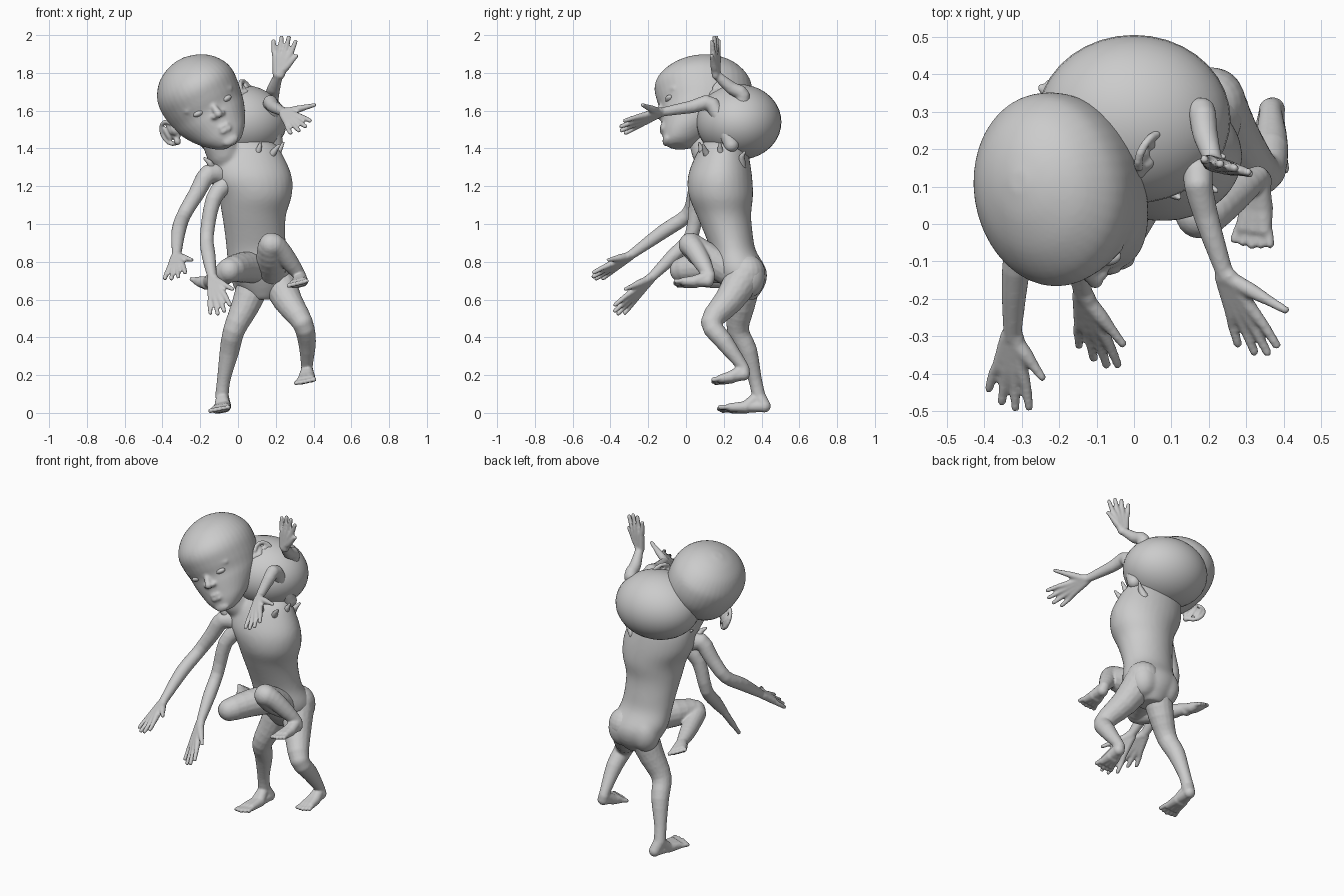
import bpy, bmesh, math
from mathutils import Vector as V, Matrix as M


# ---------- helpers ----------
def ball(bm, c, r):
    """Ellipsoid; r is a number or three radii."""
    r = (r, r, r) if isinstance(r, (int, float)) else r
    bmesh.ops.create_uvsphere(bm, u_segments=20, v_segments=12, radius=1,
                              matrix=M.Translation(c) @ M.Diagonal((*r, 1)))


def chain(bm, pts):
    """Tapered rounded tube through (x, y, z, radius) points."""
    for p in pts:
        ball(bm, p[:3], p[3])
    for a, b in zip(pts, pts[1:]):
        p, q = V(a[:3]), V(b[:3])
        d = q - p
        if d.length < 1e-4:
            continue
        rot = d.to_track_quat('Z', 'Y').to_matrix().to_4x4()
        bmesh.ops.create_cone(bm, cap_ends=True, segments=16, radius1=a[3], radius2=b[3],
                              depth=d.length, matrix=M.Translation((p + q) / 2) @ rot)


def spline(rows, steps):
    """Smooth interpolation through rows of numbers."""
    out, ext = [], [rows[0], *rows, rows[-1]]
    for a, b, c, d in zip(ext, ext[1:], ext[2:], ext[3:]):
        for k in range(steps):
            t = k / steps
            out.append(tuple(q + .5 * t * (r - p + t * (2 * p - 5 * q + 4 * r - s + t * (3 * (q - r) + s - p)))
                             for p, q, r, s in zip(a, b, c, d)))
    return out + [rows[-1]]


def loft(bm, sections, n=32):
    """Stack of horizontal ellipses: (z, cx, cy, rx, ry)."""
    rings = [[bm.verts.new((cx + rx * math.cos(t * math.tau / n), cy + ry * math.sin(t * math.tau / n), z))
              for t in range(n)] for z, cx, cy, rx, ry in spline(sections, 4)]
    for a, b in zip(rings, rings[1:]):
        for i in range(n):
            bm.faces.new((a[i], a[(i + 1) % n], b[(i + 1) % n], b[i]))
    bm.faces.new(rings[0][::-1])
    bm.faces.new(rings[-1])


def finish(name, bm, voxel=0.009, smooth=4, matrix=None):
    """Fuse the pieces into one skin and smooth it."""
    me = bpy.data.meshes.new(name)
    if matrix:
        bm.transform(matrix)
    bm.to_mesh(me)
    bm.free()
    ob = bpy.data.objects.new(name, me)
    bpy.context.collection.objects.link(ob)
    for p in me.polygons:
        p.use_smooth = True
    if voxel:
        m = ob.modifiers.new("fuse", 'REMESH')
        m.mode, m.voxel_size, m.use_smooth_shade = 'VOXEL', voxel, True
        s = ob.modifiers.new("soften", 'SMOOTH')
        s.factor, s.iterations = 0.5, smooth
    return ob


def arm(name, pts, tip, thumb):
    """Arm chain ending at the wrist, then four fingers and a thumb."""
    bm = bmesh.new()
    chain(bm, spline(pts, 3))
    w, tip, thumb = V(pts[-1][:3]), V(tip), V(thumb)
    d = tip - w
    t = thumb - w
    s = (t - d * (t.dot(d) / d.dot(d))).normalized()
    for i in range(4):
        k = 1.5 - i
        ln = (0.93, 1.0, 0.97, 0.84)[i]
        base, mid, end = w + d * .46 + s * k * .023, w + d * .72 * ln + s * k * .033, w + d * ln + s * k * .04
        chain(bm, [(*(w + s * k * .008), .021), (*base, .018), (*mid, .014), (*end, .012)])
    chain(bm, [(*w, .022), (*w.lerp(thumb, .45), .02), (*w.lerp(thumb, .75), .014), (*thumb, .011)])
    finish(name, bm, .007, 3)


def leg(name, pts, heel, toe):
    """Leg chain ending at the ankle, then a foot with five toes."""
    bm = bmesh.new()
    chain(bm, spline(pts, 3))
    a, h, t = V(pts[-1][:3]), V(heel), V(toe)
    d = t - h
    s = d.cross(a - h.lerp(t, .3)).normalized()
    chain(bm, [(*a, pts[-1][3]), (*h, .034)])
    for k in (-1, 0, 1):
        ball_pt = h + d * .74 + s * k * .028
        chain(bm, [(*a, .03), (*h.lerp(ball_pt, .55), .03), (*ball_pt, .022)])
        chain(bm, [(*h, .032), (*ball_pt, .021)])
    for i in range(5):
        k = i - 2
        chain(bm, [(*(h + d * .76 + s * k * .02), .013),
                   (*(h + d * (1 - .025 * abs(k)) + s * k * .0245), .0125)])
    finish(name, bm, .0065, 2)


# ---------- torso with neck ----------
bm = bmesh.new()
loft(bm, [(.60, .13, .30, .07, .07), (.68, .13, .30, .14, .12), (.76, .12, .285, .17, .14),
          (.86, .10, .25, .16, .12), (.95, .09, .225, .16, .128), (1.05, .085, .20, .17, .145),
          (1.15, .09, .185, .195, .17), (1.25, .065, .18, .22, .17), (1.35, .04, .19, .205, .145),
          (1.42, .03, .20, .17, .115), (1.46, .02, .20, .10, .08)])
chain(bm, [(-.03, .17, 1.32, .10), (-.08, .12, 1.38, .09), (-.12, .09, 1.47, .085)])
for x in (.05, .21):                                   # buttocks
    ball(bm, (x, .335, .72), (.085, .085, .11))
finish("torso", bm, .012, 6)

# ragged skin edge around the neck
bm = bmesh.new()
for x, y, z, dx, dy, dz in [(.17, .11, 1.36, .05, -.02, .06), (.20, .18, 1.36, .04, .0, .07),
                            (.10, .09, 1.36, .02, -.02, .07), (-.12, .07, 1.30, -.06, -.02, .05),
                            (-.1, .16, 1.34, -.07, .02, .04), (.18, .28, 1.33, .04, .03, .05)]:
    chain(bm, [(x - .01, y + .015, z - .02, .025), (x + dx * .5, y + dy * .5, z + dz * .5, .016),
               (x + dx, y + dy, z + dz, .008)])
finish("neck_flaps", bm, .007, 2)

# ---------- rear second skull ----------
bm = bmesh.new()
bmesh.ops.create_uvsphere(bm, u_segments=36, v_segments=20, radius=1,
                          matrix=M.Translation((.0, .28, 1.54)) @ M.Diagonal((.258, .225, .2, 1)))
finish("rear_skull", bm, 0)

# ---------- head, modelled upright then tilted ----------
pose = M.Translation((-.2, .1, 1.67)) @ M.Rotation(math.radians(-28), 4, 'Y') @ M.Rotation(math.radians(10), 4, 'Z')
bm = bmesh.new()
prof = [(-.305, .035, -.19, -.10), (-.285, .075, -.214, -.05), (-.24, .122, -.226, .03), (-.19, .158, -.23, .12),
        (-.13, .188, -.234, .19), (-.08, .203, -.236, .225), (-.02, .214, -.255, .248), (.05, .217, -.268, .252),
        (.11, .20, -.245, .237), (.17, .155, -.18, .187), (.21, .09, -.095, .115), (.228, .025, -.015, .04)]
loft(bm, [(z, 0, (f + b) / 2, rx, (b - f) / 2) for z, rx, f, b in prof], 40)
chain(bm, [(0, -.228, -.06, .014), (0, -.246, -.10, .018), (0, -.255, -.122, .022)])     # nose
ball(bm, (0, -.207, -.275), (.045, .02, .028))                                           # chin
for z, r in ((-.193, .012), (-.216, .013)):                                              # lips
    chain(bm, [(-.045, -.208, -.205, .008), (-.018, -.228, z, r), (.018, -.228, z, r), (.045, -.208, -.205, .008)])
for s in (-1, 1):
    ball(bm, (s * .024, -.24, -.127), (.016, .016, .013))                                # nostril wings
    chain(bm, [(s * .035, -.228, -.032, .014), (s * .085, -.215, -.018, .016), (s * .13, -.187, -.032, .015)])
finish("head", bm, .008, 4, pose)

# eyes
for s, side in ((-1, "left"), (1, "right")):
    bm = bmesh.new()
    ball(bm, (s * .08, -.206, -.07), (.035, .022, .017))
    finish(side + "_eye", bm, 0, 0, pose)

# ears: curled rim over a shallow bowl, flaring outward at the back
for s, side in ((-1, "left"), (1, "right")):
    bm = bmesh.new()
    x0 = .225 if s < 0 else .245
    rim = []
    for i in range(12):
        t = math.radians(-150 + i * 27)
        rim.append((s * (x0 + .032 * math.cos(t)), .05 + .045 * math.cos(t), -.09 + .064 * math.sin(t), .0115))
    chain(bm, rim)
    for k in (-.7, 0, .7):
        ball(bm, (s * (x0 - .01 + .03 * k), .05 + .035 * k, -.09), (.014, .022, .056 - .012 * abs(k)))
    chain(bm, [(s * .19, .02, -.09, .035), (s * (x0 - .02), .03, -.09, .025)])
    ball(bm, (s * (x0 - .01), .025, -.147), (.018, .02, .022))
    finish(side + "_ear", bm, .006, 3, pose)

# ---------- four arms ----------
arm("left_arm", [(-.06, .13, 1.25, .06), (-.155, .075, 1.265, .05), (-.22, .05, 1.16, .043), (-.285, .01, 1.05, .038),
                 (-.315, -.12, .96, .038), (-.325, -.30, .83, .024)], (-.335, -.485, .715), (-.245, -.41, .81))
arm("left_second_arm", [(-.06, .1, 1.22, .05), (-.13, .06, 1.13, .042), (-.165, .03, .94, .037),
                        (-.155, -.07, .83, .037), (-.135, -.19, .71, .024)], (-.09, -.37, .53), (-.03, -.32, .655))
arm("right_forward_arm", [(.2, .24, 1.42, .04), (.17, .14, 1.63, .04), (.19, .03, 1.62, .034),
                          (.245, -.14, 1.59, .023)], (.34, -.345, 1.505), (.405, -.23, 1.63))
arm("right_raised_arm", [(.15, .28, 1.55, .05), (.18, .30, 1.68, .038), (.19, .24, 1.72, .034),
                         (.215, .16, 1.79, .023)], (.25, .155, 1.99), (.31, .135, 1.89))

# ---------- two standing legs ----------
leg("standing_leg", [(.09, .31, .70, .09), (.04, .29, .57, .075), (-.02, .275, .44, .058), (-.045, .325, .33, .052),
                     (-.075, .365, .18, .036), (-.085, .385, .09, .036)], (-.07, .415, .036), (-.10, .175, .02))
leg("lifted_leg", [(.20, .32, .74, .10), (.26, .23, .60, .078), (.34, .135, .48, .056), (.365, .2, .38, .048),
                   (.365, .29, .26, .032), (.365, .305, .23, .032)], (.37, .305, .205), (.355, .145, .165))

# ---------- two folded extra legs ----------
leg("right_folded_leg", [(.17, .22, .76, .085), (.175, .10, .83, .078), (.175, .025, .89, .064), (.22, .045, .865, .055),
                         (.28, .09, .79, .046), (.33, .125, .725, .031)], (.335, .115, .70), (.315, -.055, .685))
leg("left_folded_leg", [(.09, .22, .77, .085), (.02, .10, .77, .08), (-.045, -.02, .755, .066), (-.085, .06, .725, .055),
                        (-.125, .17, .705, .046), (-.155, .26, .695, .033)], (-.165, .275, .685), (-.205, .385, .69))
